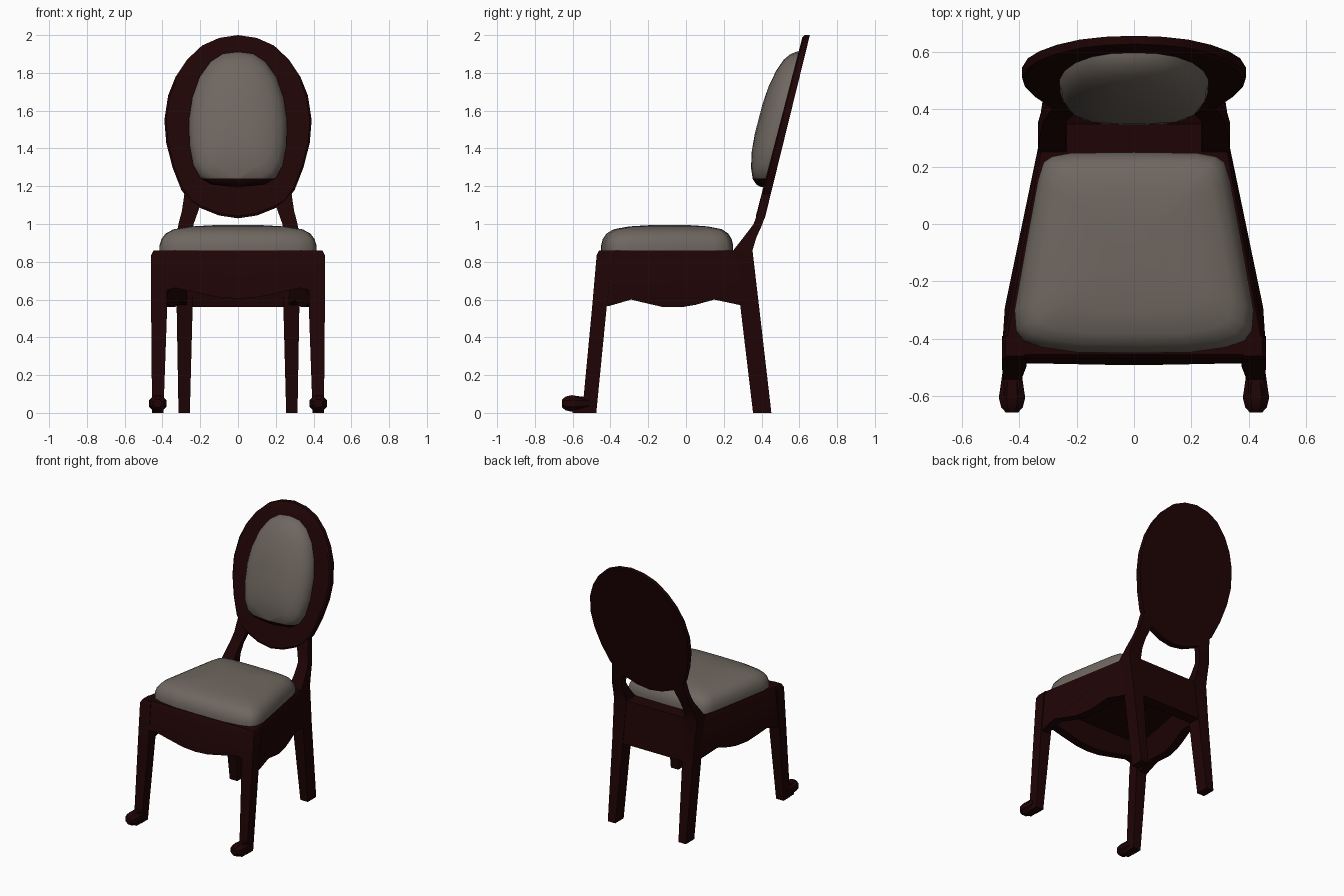
import bpy, bmesh, math

if "Cube" in bpy.data.objects:
    bpy.data.objects.remove(bpy.data.objects["Cube"])


def material(name, rgb):
    m = bpy.data.materials.new(name)
    m.diffuse_color = (*rgb, 1)
    m.use_nodes = True
    m.node_tree.nodes["Principled BSDF"].inputs["Base Color"].default_value = m.diffuse_color
    return m


WOOD = material("dark wood", (0.0135, 0.0012, 0.0015))
FABRIC = material("grey fabric", (0.16, 0.136, 0.117))


def finish(name, bm, mats, angle=35):
    bmesh.ops.recalc_face_normals(bm, faces=bm.faces)
    me = bpy.data.meshes.new(name)
    bm.to_mesh(me)
    bm.free()
    ob = bpy.data.objects.new(name, me)
    bpy.context.collection.objects.link(ob)
    for m in mats:
        me.materials.append(m)
    bpy.ops.object.select_all(action='DESELECT')
    ob.select_set(True)
    bpy.context.view_layer.objects.active = ob
    bpy.ops.object.shade_smooth_by_angle(angle=math.radians(angle))
    return ob


def skin(rings):
    """Closed solid through rings with equal point counts."""
    bm = bmesh.new()
    vs = [[bm.verts.new(p) for p in r] for r in rings]
    n = len(vs[0])
    for a, b in zip(vs, vs[1:]):
        for i in range(n):
            j = (i + 1) % n
            bm.faces.new((a[i], a[j], b[j], b[i]))
    bm.faces.new(vs[0])
    bm.faces.new(vs[-1])
    return bm


def mirrored(half):
    """Full outline from its right half, which starts and ends on x = 0."""
    return half + [(-x, v) for x, v in half[-2:0:-1]]


def box_loft(sections, side=1):
    """Sections are (z, x0, x1, y0, y1)."""
    return skin([[(side * x0, y0, z), (side * x1, y0, z), (side * x1, y1, z), (side * x0, y1, z)]
                 for z, x0, x1, y0, y1 in sections])


def scaled(outline, s, cv):
    return [(x * s, cv + (v - cv) * s) for x, v in outline]


# Slanted planes of the backrest
def back_front(z):
    return 0.411 + (z - 1.2) * 0.26


def back_rear(z):
    return 0.459 + (z - 1.2) * 0.246


# Oval backrest panel with a slightly softened front rim
oval = mirrored([(0, 2.0), (.1, 1.985), (.19, 1.945), (.27, 1.87), (.33, 1.78), (.37, 1.68),
                 (.39, 1.55), (.38, 1.43), (.347, 1.30), (.30, 1.18), (.25, 1.115),
                 (.2, 1.085), (.1, 1.045), (0, 1.03)])
rings = [[(x, back_rear(z), z) for x, z in oval],
         [(x, back_front(z) + .008, z) for x, z in oval],
         [(x, back_front(z), z) for x, z in scaled(oval, .975, 1.52)]]
finish("back_panel", skin(rings), [WOOD], 30)

# Domed oval pad on the backrest, with a wooden lip under it
pad = mirrored([(0, 1.912), (.08, 1.902), (.145, 1.86), (.203, 1.78), (.242, 1.67), (.26, 1.55),
                (.257, 1.42), (.237, 1.31), (.20, 1.245), (.14, 1.21), (0, 1.195)])
rings = [[(x, back_front(z) - h, z) for x, z in scaled(pad, s, 1.56)]
         for s, h in [(1, -.01), (1, .012), (.96, .042), (.88, .068), (.72, .092), (.48, .111), (.22, .119)]]
bm = skin(rings)
bmesh.ops.bisect_plane(bm, geom=bm.verts[:] + bm.edges[:] + bm.faces[:],
                       plane_co=(0, 0, 1.24), plane_no=(0, 0, 1))
for f in bm.faces:
    f.material_index = int(f.calc_center_median().z < 1.24)
finish("back_cushion", bm, [FABRIC, WOOD], 60)

# Seat cushion
seat = mirrored([(0, -.45), (.2, -.447), (.32, -.43), (.385, -.407), (.411, -.37), (.416, -.30),
                 (.37, -.04), (.335, .15), (.315, .215), (.285, .235), (.22, .247), (0, .25)])
rings = [[(x, y, z) for x, y in scaled(seat, s, -.08)]
         for s, z in [(1, .85), (1, .885), (.975, .92), (.92, .95), (.82, .972), (.6, .987), (.3, .994)]]
finish("seat_cushion", skin(rings), [FABRIC], 60)

# Seat board under the cushion
board = [(-.44, -.42), (.44, -.42), (.31, .30), (-.31, .30)]
finish("seat_base", skin([[(x, y, z) for x, y in board] for z in (.77, .86)]), [WOOD])

# Front apron with a scalloped lower edge, leaning with the legs
apron = mirrored([(0, .86), (.40, .86), (.40, .645), (.33, .662), (.22, .637), (.1, .612), (0, .605)])
bm = skin([[(x, -.468 - (.86 - z) * .09 + d, min(z, top)) for x, z in apron]
           for d, top in ((0, .84), (.014, .86), (.06, .86))])
finish("front_apron", bm, [WOOD], 30)

# Back rail
finish("back_rail", box_loft([(.56, -.28, .28, .30, .383), (.86, -.28, .28, .24, .348)]), [WOOD])

# Scalloped side rail profile (y, z)
side_profile = [(-.42, .86), (-.45, .57), (-.41, .565), (-.29, .60), (-.20, .578), (-.12, .56),
                (-.02, .56), (.05, .572), (.15, .60), (.28, .572), (.33, .57), (.30, .86)]


def rail_x(y):
    return min(.458, .452 - (y + .3) * .208)


for side, tag in ((1, "right"), (-1, "left")):
    bm = skin([[(side * (rail_x(y) - d), y, min(z, top)) for y, z in side_profile]
               for d, top in ((0, .84), (.012, .86), (.06, .86))])
    finish("side_rail_" + tag, bm, [WOOD], 30)

    # Front leg, narrowing to the floor
    leg = [(0, .395, .455, -.55, -.475), (.56, .375, .46, -.497, -.42),
           (.835, .375, .46, -.473, -.39), (.86, .38, .447, -.46, -.39)]
    finish("front_leg_" + tag, box_loft(leg, side), [WOOD], 30)

    # Scroll foot: octagonal toe swelling into a blunt knob
    rings = []
    for y, r in ((-.656, .024), (-.638, .041), (-.605, .05), (-.57, .044), (-.51, .035)):
        ring = []
        for k in range(8):
            a = math.radians(22.5 + 45 * k)
            ring.append((side * .425 + r * math.cos(a), y, .05 + r * .95 * math.sin(a)))
        rings.append(ring)
    finish("foot_knob_" + tag, skin(rings), [WOOD], 30)
    toe = [(0, .398, .452, -.60, -.51), (.085, .398, .452, -.60, -.51)]
    finish("toe_" + tag, box_loft(toe, side), [WOOD], 30)

    # Back leg continuing up as the bent backrest post
    post = [(0, .255, .315, .355, .452), (.57, .24, .325, .287, .386), (.86, .235, .335, .25, .352),
            (.93, .24, .328, .305, .373), (1.0, .235, .315, .358, .405), (1.07, .21, .297, .383, .427),
            (1.13, .19, .288, .394, .441), (1.19, .18, .28, .412, .455)]
    finish("back_leg_" + tag, box_loft(post, side), [WOOD], 30)
